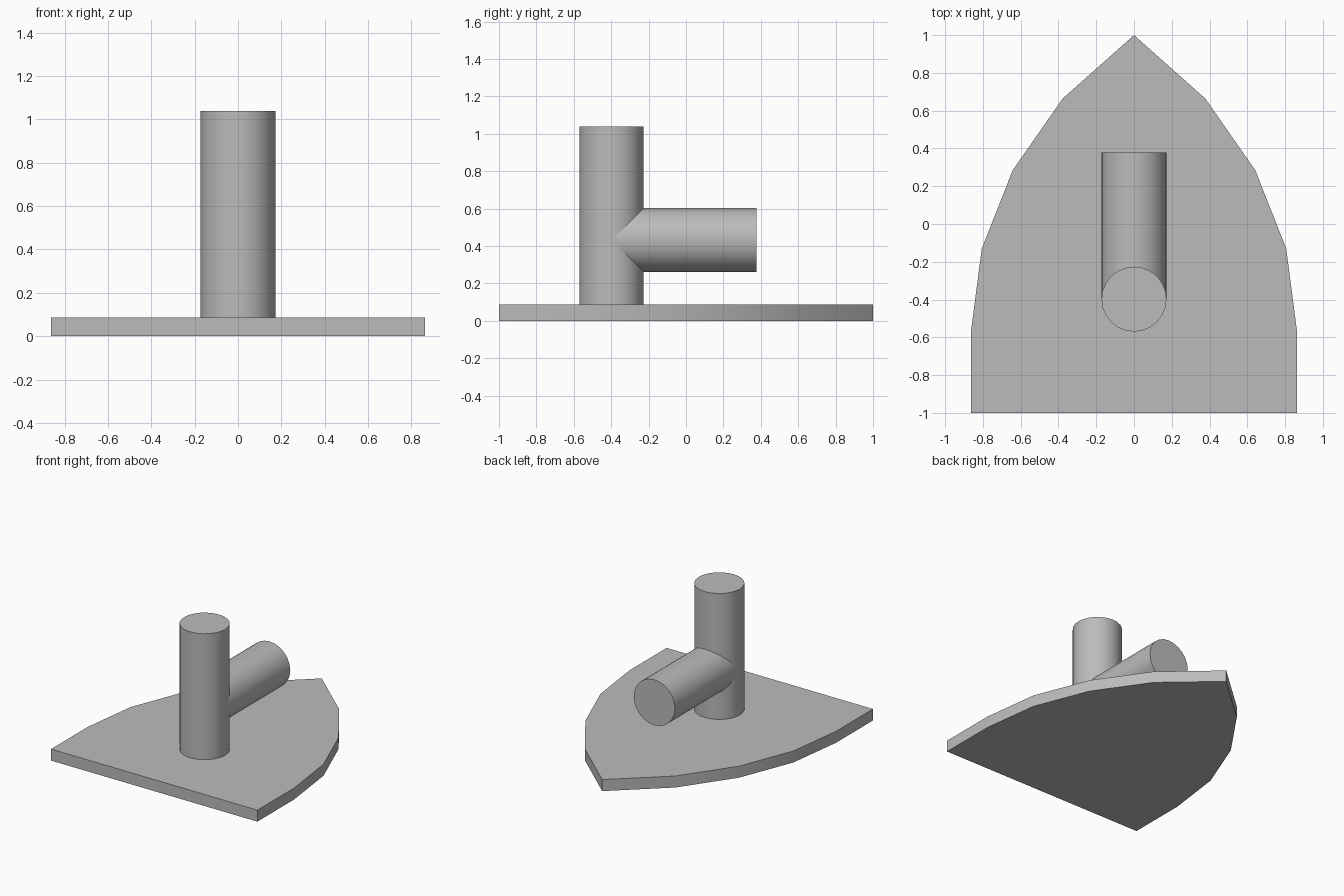
import bpy
import bmesh
import math

cube = bpy.data.objects.get("Cube")
if cube:
    bpy.data.objects.remove(cube, do_unlink=True)

RADIUS = 0.172
BASE_TOP = 0.087
POST_Y = -0.398

grey = bpy.data.materials.new("plain grey")
grey.use_nodes = True
colour = (0.5, 0.5, 0.5, 1)
grey.diffuse_color = colour
grey.node_tree.nodes["Principled BSDF"].inputs["Base Color"].default_value = colour


def finish(obj, name):
    obj.name = name
    obj.data.name = name
    obj.data.materials.append(grey)
    bpy.ops.object.select_all(action="DESELECT")
    obj.select_set(True)
    bpy.context.view_layer.objects.active = obj
    bpy.ops.object.shade_smooth_by_angle(angle=math.radians(30))


def cylinder(name, length, location, tilt=0):
    bpy.ops.mesh.primitive_cylinder_add(
        vertices=24, radius=RADIUS, depth=length,
        location=location, rotation=(tilt, 0, 0))
    finish(bpy.context.object, name)


# Arched base plate: mirrored half outline, extruded upward
half = [(0.862, -1), (0.862, -0.56), (0.806, -0.13), (0.642, 0.285), (0.377, 0.665)]
outline = half + [(0, 1)] + [(-x, y) for x, y in reversed(half)]
bm = bmesh.new()
bottom = bm.faces.new([bm.verts.new((x, y, 0)) for x, y in outline])
top = bmesh.ops.extrude_face_region(bm, geom=[bottom], use_keep_orig=True)["geom"]
bmesh.ops.translate(bm, vec=(0, 0, BASE_TOP),
                    verts=[v for v in top if isinstance(v, bmesh.types.BMVert)])
bmesh.ops.recalc_face_normals(bm, faces=bm.faces)
mesh = bpy.data.meshes.new("base_plate")
bm.to_mesh(mesh)
bm.free()
plate = bpy.data.objects.new("base_plate", mesh)
bpy.context.collection.objects.link(plate)
finish(plate, "base_plate")

# Upright post standing on the plate
POST_TOP = 1.038
cylinder("upright_post", POST_TOP - BASE_TOP, (0, POST_Y, (POST_TOP + BASE_TOP) / 2))

# Horizontal branch running backward from the post's axis
BRANCH_END = 0.378
cylinder("rear_branch", BRANCH_END - POST_Y,
         (0, (BRANCH_END + POST_Y) / 2, 0.432), math.pi / 2)
